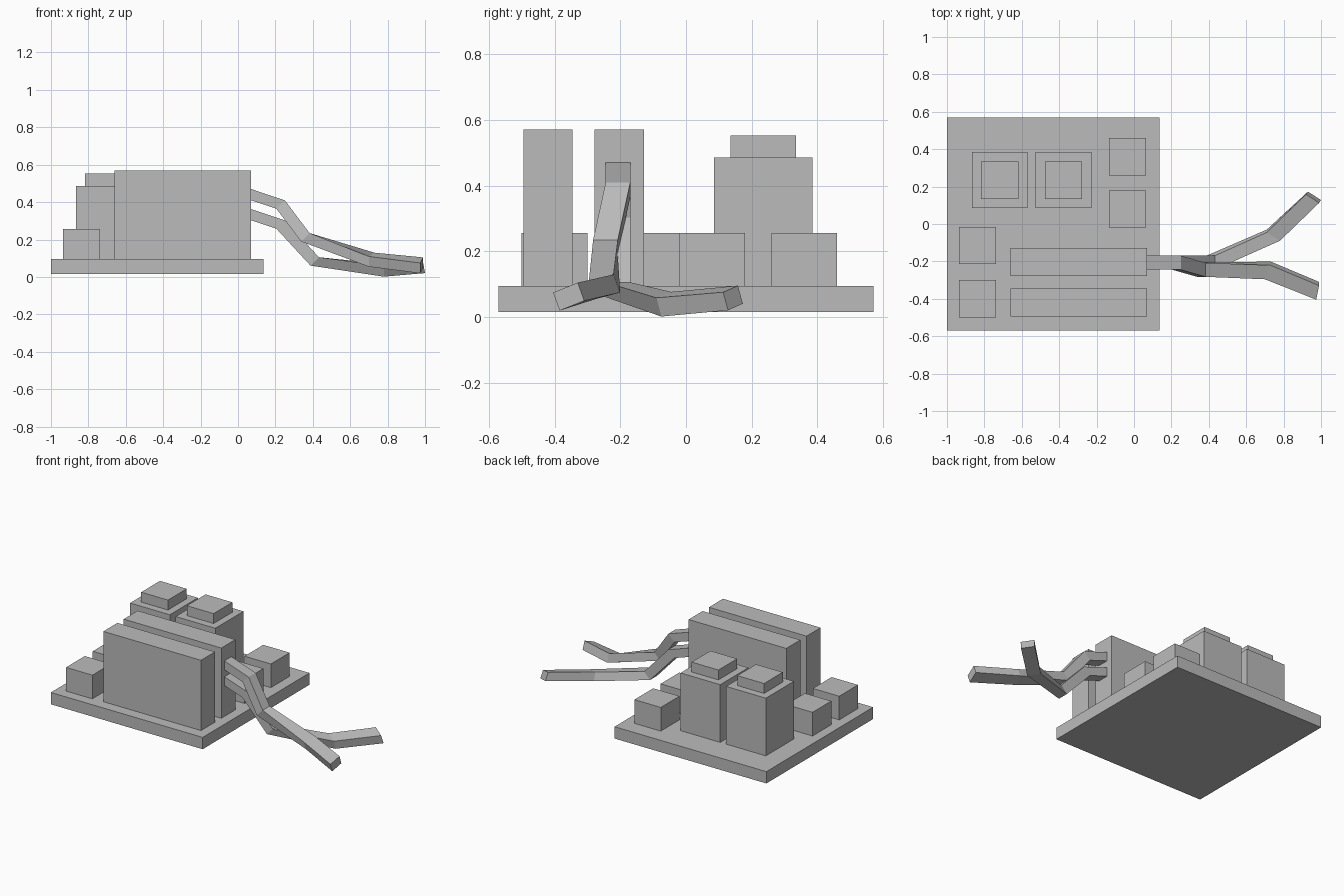
import bpy
import bmesh
from mathutils import Vector

cube = bpy.data.objects.get("Cube")
if cube:
    bpy.data.objects.remove(cube, do_unlink=True)

grey = bpy.data.materials.new("plain grey")
grey.use_nodes = True
colour = (0.5, 0.5, 0.5, 1)
grey.diffuse_color = colour
grey.node_tree.nodes["Principled BSDF"].inputs["Base Color"].default_value = colour


def add_object(name, bm):
    bmesh.ops.recalc_face_normals(bm, faces=bm.faces)
    mesh = bpy.data.meshes.new(name)
    bm.to_mesh(mesh)
    bm.free()
    mesh.materials.append(grey)
    obj = bpy.data.objects.new(name, mesh)
    bpy.context.collection.objects.link(obj)


def box(name, centre, size, bottom, top):
    """Block standing between two heights."""
    bm = bmesh.new()
    bmesh.ops.create_cube(bm, size=1)
    bmesh.ops.scale(bm, vec=(*size, top - bottom), verts=bm.verts)
    bmesh.ops.translate(bm, vec=(*centre, (bottom + top) / 2), verts=bm.verts)
    add_object(name, bm)


def cable(name, rings):
    """Square tube through rings of (centre, width vector, height vector)."""
    bm = bmesh.new()
    loops = []
    for ring in rings:
        centre, wide, high = (Vector(v) for v in ring)
        loops.append([bm.verts.new(centre + wide * a / 2 + high * b / 2)
                      for a, b in ((-1, -1), (1, -1), (1, 1), (-1, 1))])
    for first, second in zip(loops, loops[1:]):
        for i in range(4):
            j = (i + 1) % 4
            bm.faces.new((first[i], first[j], second[j], second[i]))
    bm.faces.new(loops[0])
    bm.faces.new(loops[-1])
    add_object(name, bm)


# Base board
DECK = 0.095
box("base_board", (-0.4325, 0), (1.135, 1.14), 0.015, DECK)

# Two long upright slabs
for name, y in (("front_slab", -0.42), ("rear_slab", -0.203)):
    box(name, (-0.295, y), (0.73, 0.15), DECK, 0.57)

# Two towers with stepped caps
for side, x in (("right", -0.718), ("left", -0.377)):
    box(side + "_tower", (x, 0.235), (0.297, 0.3), DECK, 0.485)
    box(side + "_tower_cap", (x, 0.235), (0.2, 0.2), 0.485, 0.552)

# Four small blocks near the board edges
for name, x, y in (("right_front_block", -0.837, -0.4),
                   ("right_rear_block", -0.837, -0.115),
                   ("left_front_block", -0.035, 0.08),
                   ("left_rear_block", -0.035, 0.36)):
    box(name, (x, y), (0.197, 0.2), DECK, 0.255)

# Two cables leaving the rear slab and spreading apart
ACROSS = (0, 0.075, 0)
SLANT = (0.045, 0, 0.045)


def cable_start(z):
    return [((0.07, -0.207, z), ACROSS, (0, 0, 0.06)),
            ((0.228, -0.207, z - 0.053), ACROSS, SLANT)]


cable("upper_cable", cable_start(0.44) + [
    ((0.36, -0.245, 0.212), ACROSS, SLANT),
    ((0.715, -0.248, 0.092), (0.03, 0.075, 0.02), (0, -0.02, 0.055)),
    ((0.982, -0.357, 0.062), (0.015, 0.075, 0.03), (0, -0.02, 0.055)),
])
cable("lower_cable", cable_start(0.333) + [
    ((0.41, -0.207, 0.083), ACROSS, SLANT),
    ((0.745, -0.06, 0.039), (-0.07, 0.045, 0.018), (0, -0.015, 0.057)),
    ((0.96, 0.143, 0.058), (-0.07, 0.045, 0.02), (-0.01, -0.015, 0.055)),
])
